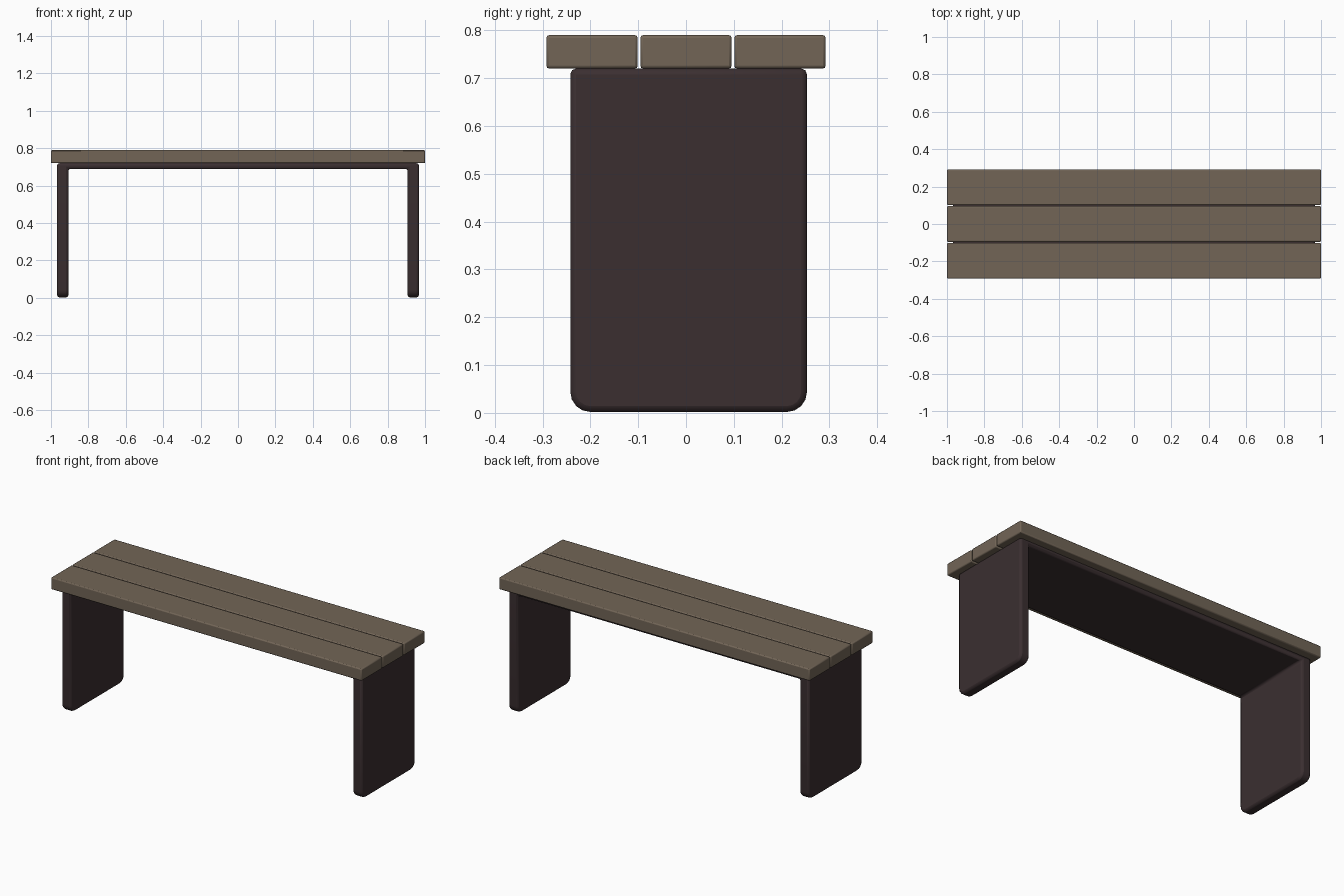
import bpy, bmesh, math

if "Cube" in bpy.data.objects:
    bpy.data.objects.remove(bpy.data.objects["Cube"])


def material(name, colour):
    m = bpy.data.materials.new(name)
    m.diffuse_color = (*colour, 1)
    m.use_nodes = True
    m.node_tree.nodes["Principled BSDF"].inputs["Base Color"].default_value = m.diffuse_color
    return m


WOOD = material("weathered wood", (0.168, 0.130, 0.094))
METAL = material("dark brown metal", (0.043, 0.028, 0.030))


def finish(name, bm, mat, bevel):
    bmesh.ops.recalc_face_normals(bm, faces=bm.faces)
    me = bpy.data.meshes.new(name)
    bm.to_mesh(me)
    bm.free()
    me.materials.append(mat)
    ob = bpy.data.objects.new(name, me)
    bpy.context.collection.objects.link(ob)
    mod = ob.modifiers.new("soft edges", 'BEVEL')
    mod.width = bevel
    mod.segments = 2
    mod.limit_method = 'ANGLE'
    mod.angle_limit = math.radians(40)
    bpy.ops.object.select_all(action='DESELECT')
    ob.select_set(True)
    bpy.context.view_layer.objects.active = ob
    bpy.ops.object.shade_smooth_by_angle(angle=math.radians(40))


# Seat planks
for name, y in (("front_plank", -0.1965), ("middle_plank", 0.0), ("back_plank", 0.1965)):
    bm = bmesh.new()
    bmesh.ops.create_cube(bm, size=1)
    for v in bm.verts:
        v.co = (v.co.x * 2, v.co.y * 0.191 + y, v.co.z * 0.07 + 0.755)
    finish(name, bm, WOOD, 0.006)

# U-shaped frame: two slab legs joined by a thin plate under the planks
half = [(0.967, 0.72), (0.967, 0.002), (0.907, 0.002), (0.907, 0.69)]
profile = half + [(-x, z) for x, z in reversed(half)]
bm = bmesh.new()
face = bm.faces.new([bm.verts.new((x, -0.242, z)) for x, z in profile])
ext = bmesh.ops.extrude_face_region(bm, geom=[face])
for v in ext["geom"]:
    if isinstance(v, bmesh.types.BMVert):
        v.co.y = 0.253

# Rounded lower corners of the legs
feet = [e for e in bm.edges if all(v.co.z < 0.1 for v in e.verts)
        and abs(e.verts[0].co.y - e.verts[1].co.y) < 0.01]
bmesh.ops.bevel(bm, geom=feet, offset=0.042, segments=4, profile=0.5, affect='EDGES')
finish("frame", bm, METAL, 0.012)
